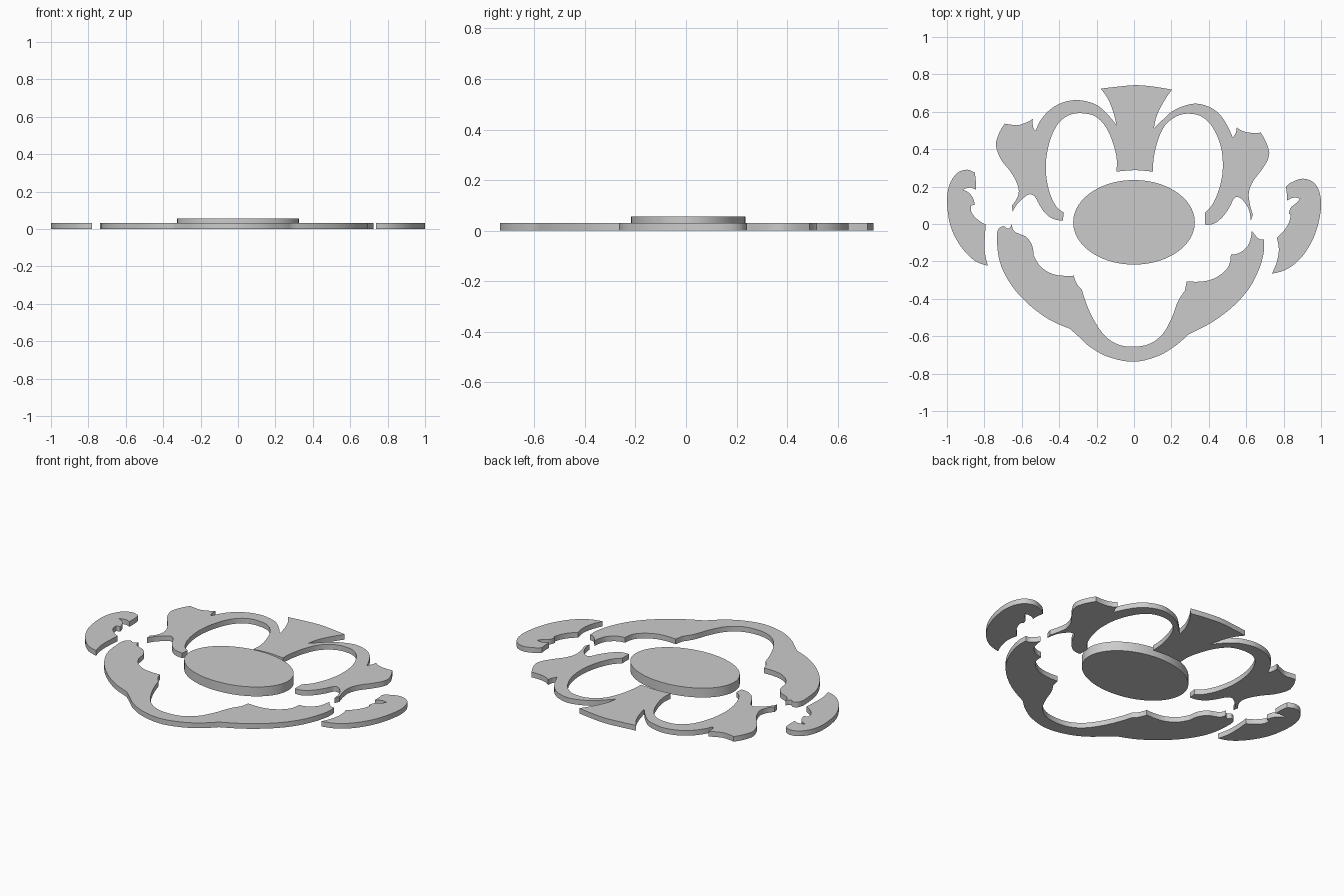
import bpy, bmesh, math
from mathutils import Vector
from mathutils.geometry import interpolate_bezier

CX, CY, UNIT = 1134.2, 224.3, 187.0   # drawing origin and drawing units per model unit
THIN, THICK = 0.031, 0.056

grey = bpy.data.materials.new("plain_grey")
grey.diffuse_color = (0.6, 0.6, 0.6, 1)


def smooth_stroke(pts, steps=5):
    """Smooth curve through the points, without its last point."""
    p = [Vector(((x - CX) / UNIT, (CY - y) / UNIT, 0)) for x, y in pts]
    out = []
    for i in range(len(p) - 1):
        a, b = p[i], p[i + 1]
        if len(p) == 2:
            out.append(a)
            continue
        third = (b - a).length / 3
        ta = (b - p[i - 1]).normalized() if i > 0 else None
        tb = (p[i + 2] - a).normalized() if i + 2 < len(p) else None
        hb = b - tb * third if tb else None
        ha = a + ta * third if ta else a + (hb - a) / 2
        if hb is None:
            hb = b + (ha - b) / 2
        out += interpolate_bezier(a, ha, hb, b, steps + 1)[:-1]
    return out


def plate(name, outline, height):
    """Flat plate standing on z = 0 with the given closed outline."""
    bm = bmesh.new()
    low = [bm.verts.new((v.x, v.y, 0)) for v in outline]
    high = [bm.verts.new((v.x, v.y, height)) for v in outline]
    bm.faces.new(low)
    bm.faces.new(high)
    n = len(low)
    for i in range(n):
        j = (i + 1) % n
        bm.faces.new((low[i], low[j], high[j], high[i]))
    bmesh.ops.recalc_face_normals(bm, faces=bm.faces)
    me = bpy.data.meshes.new(name)
    bm.to_mesh(me)
    bm.free()
    me.materials.append(grey)
    ob = bpy.data.objects.new(name, me)
    bpy.context.collection.objects.link(ob)
    bpy.ops.object.select_all(action='DESELECT')
    ob.select_set(True)
    bpy.context.view_layer.objects.active = ob
    bpy.ops.object.shade_smooth_by_angle(angle=math.radians(30))
    return ob


def stroke_plate(name, strokes, height=THIN):
    """Each stroke is smooth; strokes meet at sharp corners."""
    outline = []
    for i, s in enumerate(strokes):
        outline += smooth_stroke(s + [strokes[(i + 1) % len(strokes)][0]])
    plate(name, outline, height)


# Central oval
oval = [Vector((0.325 * math.cos(t), 0.009 + 0.226 * math.sin(t), 0))
        for t in (2 * math.pi * k / 96 for k in range(96))]
plate("centre_oval", oval, THICK)

# Upper plate: fan in the middle with an arch on each side
upper_left = [
    [(1172, 90), (1154, 87), (1136, 85.5), (1118, 87)],
    [(1101, 89), (1108, 99), (1113, 111)],
    [(1117, 126), (1109, 116), (1098, 106), (1086, 101.5), (1074, 100.5),
     (1060, 104), (1048, 112), (1040, 122)],
    [(1036, 131), (1034, 129), (1033, 125)],
    [(1033, 119.5), (1026, 123), (1018, 125.5), (1011, 125)],
    [(1005, 124), (1000, 132)],
    [(996, 143), (997, 150), (1002, 161), (1010, 171), (1016, 181),
     (1019, 191), (1017, 199)],
    [(1012, 206)],
    [(1013, 212), (1017, 205), (1024, 198), (1030, 194.5), (1035, 197),
     (1039, 204), (1045, 213), (1053, 219)],
    [(1063, 221)],
    [(1064, 213), (1056, 206), (1049, 190), (1046, 168), (1049, 145),
     (1057, 126), (1068, 116), (1081, 113.5), (1096, 117), (1107, 129),
     (1114, 146), (1117, 160)],
    [(1116.5, 172), (1126, 171), (1135, 170.5), (1144, 171)],
]
upper_right = [
    [(1153, 172), (1154, 158), (1158, 141), (1165, 126), (1176, 117),
     (1188, 114), (1202, 117), (1213, 128), (1221, 147), (1223, 168),
     (1220, 187), (1213, 204)],
    [(1205, 213)],
    [(1205, 225), (1214, 224), (1223, 217), (1230, 207), (1235, 198),
     (1240, 198), (1245, 203), (1249, 210)],
    [(1251, 221)],
    [(1253, 215), (1250, 204), (1249, 193), (1253, 182), (1262, 170),
     (1268, 160)],
    [(1269.5, 153), (1267, 144)],
    [(1261, 133), (1250, 133), (1242, 131)],
    [(1237, 127.5), (1236, 133)],
    [(1233, 138), (1228, 127), (1221, 116), (1211, 108), (1197, 104),
     (1185, 106), (1172, 112), (1162, 121)],
    [(1154, 129), (1157, 116), (1164, 102)],
]
stroke_plate("upper_plate", upper_left + upper_right)

# Lower plate: wide curved band
lower_inner = [
    [(997, 236), (999, 229), (1004, 226.5), (1008, 229)],
    [(1012, 225), (1014, 231), (1019, 234), (1026, 237), (1032, 245)],
    [(1034, 256), (1041, 267), (1052, 274), (1063, 276)],
    [(1074, 276), (1077, 284)],
    [(1082, 290), (1087, 305), (1095, 322), (1106, 337), (1119, 345),
     (1134, 347), (1150, 344), (1163, 334), (1172, 318), (1178, 302)],
    [(1185, 291)],
    [(1187, 281.5), (1199, 282), (1211, 280), (1222, 274), (1229, 266)],
    [(1231, 255), (1240, 253), (1248, 246), (1251, 238)],
    [(1252, 231), (1255, 235), (1259, 239)],
]
lower_outer = [
    [(1264, 240), (1264, 252), (1259, 270), (1249, 289), (1234, 306),
     (1213, 322)],
    [(1188, 335), (1177, 345), (1159, 356), (1134, 362), (1108, 357),
     (1090, 347), (1079, 337)],
    [(1070, 329), (1048, 319), (1026, 302), (1010, 283), (1000, 262)],
]
stroke_plate("lower_plate", lower_inner + lower_outer)

# Left side plate
stroke_plate("left_side_plate", [
    [(975, 173), (976, 181)],
    [(976, 190), (970, 188)],
    [(963, 190), (969, 193), (973, 198)],
    [(975, 205)],
    [(971, 206), (972, 213), (978, 220)],
    [(986, 225), (985, 239), (985, 252)],
    [(988, 266), (975, 261), (962, 248), (952, 230), (948, 212),
     (947.5, 195), (951, 182), (958, 173), (967, 170)],
])

# Right side plate
stroke_plate("right_side_plate", [
    [(1286, 187), (1287, 194)],
    [(1287, 201), (1294, 198)],
    [(1300, 199), (1297, 203), (1291, 208)],
    [(1289, 214)],
    [(1291, 215), (1289, 223), (1284, 231)],
    [(1277, 238), (1279, 250), (1277, 262)],
    [(1272, 274), (1288, 269), (1303, 256), (1315, 235), (1321, 210),
     (1320, 194), (1314, 183), (1303, 179), (1291, 183)],
])
